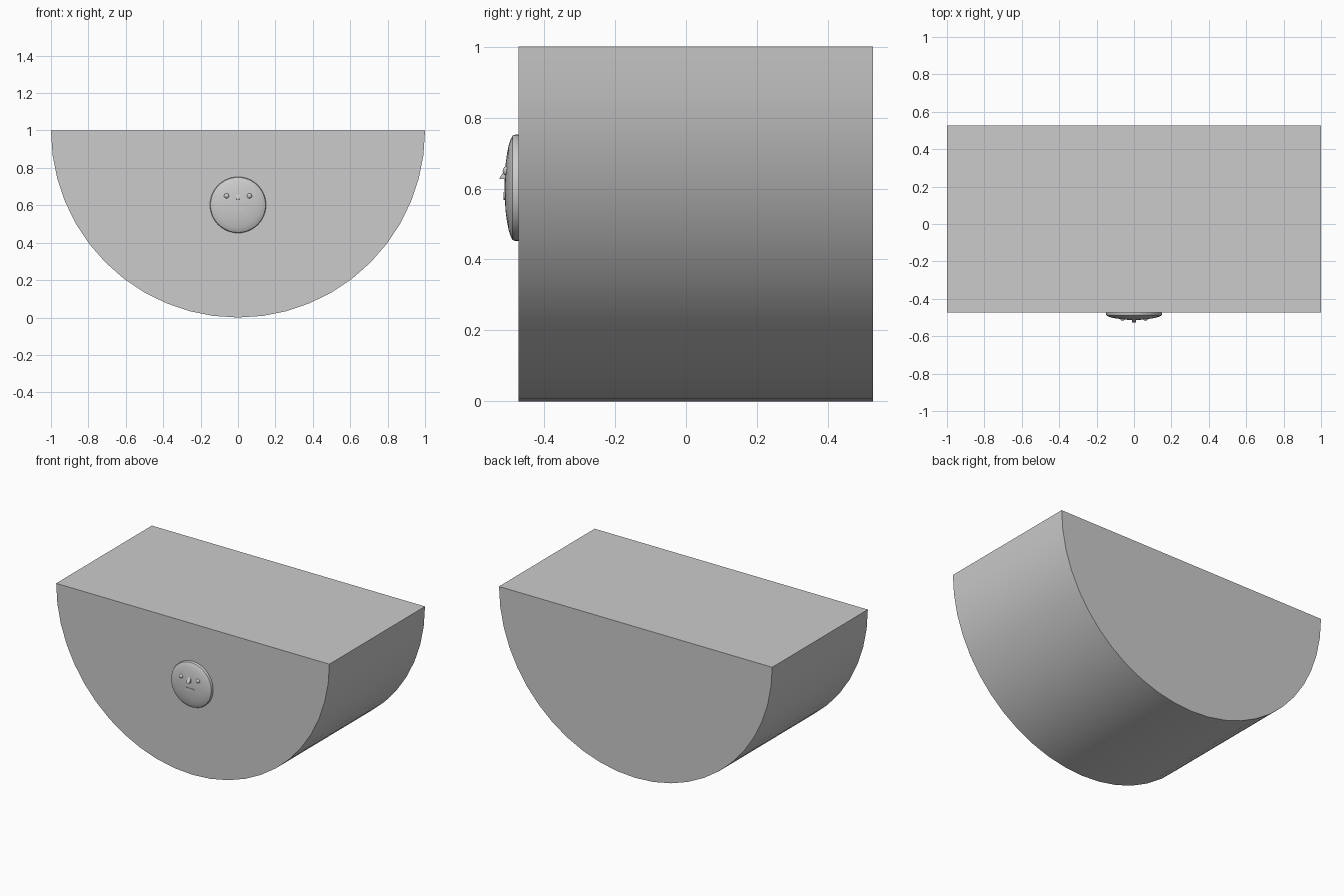
import bpy, bmesh, math
from mathutils import Matrix

if "Cube" in bpy.data.objects:
    bpy.data.objects.remove(bpy.data.objects["Cube"])

FRONT, BACK = -0.473, 0.527


def finish(name, bm, smooth=True):
    bmesh.ops.recalc_face_normals(bm, faces=bm.faces[:])
    me = bpy.data.meshes.new(name)
    bm.to_mesh(me)
    bm.free()
    ob = bpy.data.objects.new(name, me)
    bpy.context.collection.objects.link(ob)
    if smooth:
        bpy.ops.object.select_all(action='DESELECT')
        ob.select_set(True)
        bpy.context.view_layer.objects.active = ob
        bpy.ops.object.shade_smooth_by_angle(angle=math.radians(35))
    return ob


def prism(name, pts, depth, smooth=True):
    """Extrude a closed outline of 3D points along the depth vector."""
    bm = bmesh.new()
    face = bm.faces.new([bm.verts.new(p) for p in pts])
    ext = bmesh.ops.extrude_face_region(bm, geom=[face], use_keep_orig=True)
    verts = [g for g in ext['geom'] if isinstance(g, bmesh.types.BMVert)]
    bmesh.ops.translate(bm, verts=verts, vec=depth)
    return finish(name, bm, smooth)


# half-cylinder body, flat side up
N = 24
arc = [math.pi * (1 + i / N) for i in range(N + 1)]
prism("half_cylinder_body",
      [(math.cos(a), FRONT, 1 + math.sin(a)) for a in arc], (0, BACK - FRONT, 0))

# round face plate: lathe profile of (radius, y)
profile = [(0, FRONT), (0.15, FRONT), (0.15, -0.482), (0.147, -0.489), (0.138, -0.494),
           (0.12, -0.500), (0.095, -0.505), (0.065, -0.509), (0.03, -0.511), (0, -0.512)]
bm = bmesh.new()
vs = [bm.verts.new((r, y, 0)) for r, y in profile]
es = [bm.edges.new(p) for p in zip(vs, vs[1:])]
bmesh.ops.spin(bm, geom=vs + es, cent=(0, 0, 0), axis=(0, 1, 0),
               angle=2 * math.pi, steps=48)
bmesh.ops.remove_doubles(bm, verts=bm.verts[:], dist=1e-5)
bmesh.ops.translate(bm, verts=bm.verts[:], vec=(0, 0, 0.602))
finish("face_plate", bm)

# eyes
for side, s in (("left", -1), ("right", 1)):
    bm = bmesh.new()
    bmesh.ops.create_uvsphere(bm, u_segments=20, v_segments=12, radius=0.014,
                              matrix=Matrix.Translation((s * 0.061, -0.503, 0.65)))
    finish(side + "_eye", bm)

# wedge nose, widest out at its base
prism("nose", [(-0.012, -0.50, 0.673), (-0.012, -0.527, 0.627), (-0.012, -0.50, 0.627)],
      (0.024, 0, 0), False)

# mouth: slim bar with rounded ends
pts = []
for s in (1, -1):
    for i in range(9):
        a = -math.pi / 2 + math.pi * i / 8
        pts.append((s * (0.026 + 0.011 * math.cos(a)), -0.50, 0.579 + s * 0.011 * math.sin(a)))
prism("mouth", pts, (0, -0.0145, 0))
